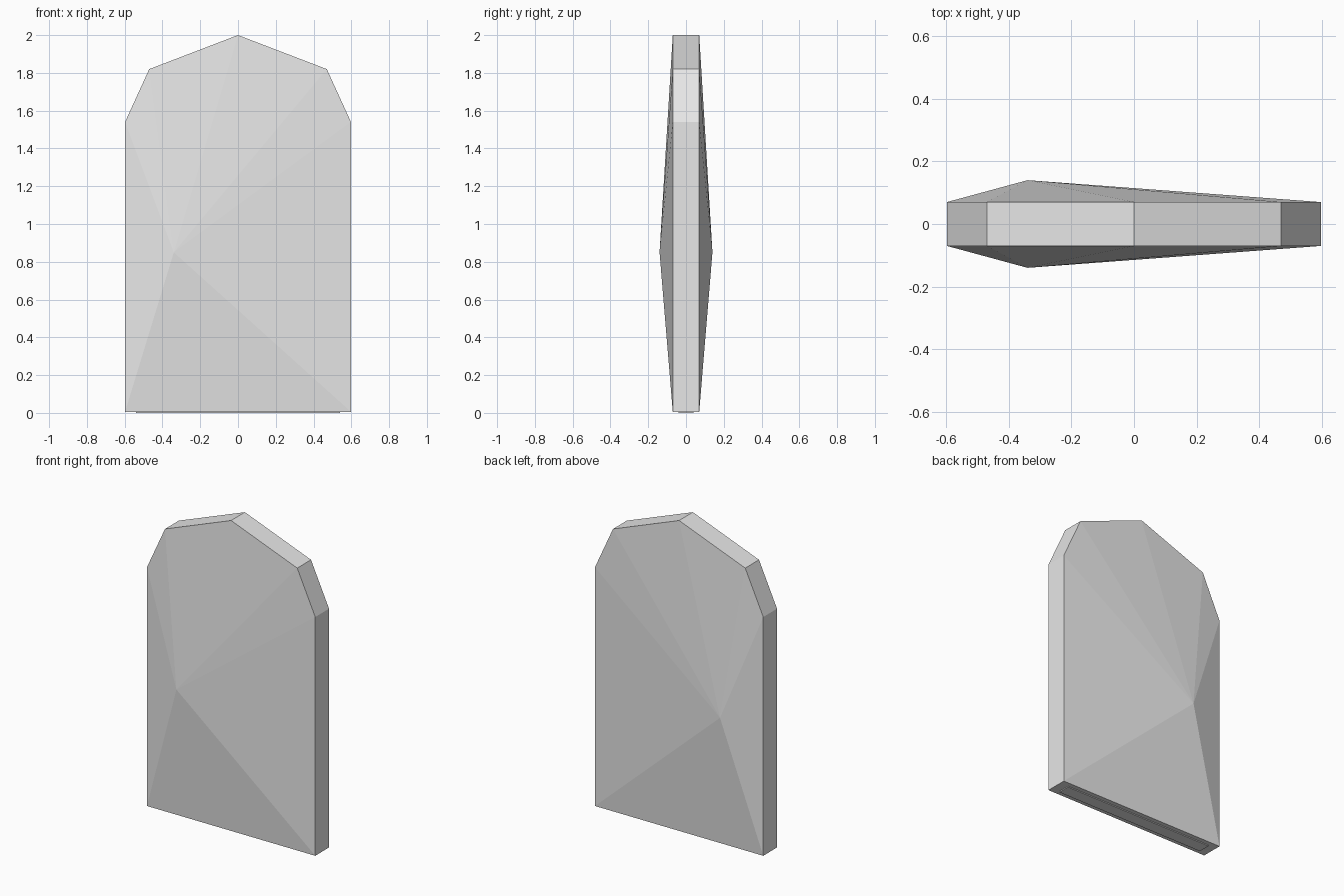
import bpy
import bmesh

cube = bpy.data.objects.get("Cube")
if cube:
    bpy.data.objects.remove(cube, do_unlink=True)

# Single stone colour
stone = bpy.data.materials.new("light_grey_stone")
stone.use_nodes = True
grey = (0.8, 0.8, 0.8, 1.0)
stone.diffuse_color = grey
stone.node_tree.nodes["Principled BSDF"].inputs["Base Color"].default_value = grey

FOOT = 0.006      # height of the small foot under the slab
HALF = 0.07       # half thickness at the rim
PEAK = (-0.34, 0.14, 0.85)


def finish(bm, name):
    bmesh.ops.recalc_face_normals(bm, faces=bm.faces)
    mesh = bpy.data.meshes.new(name)
    bm.to_mesh(mesh)
    bm.free()
    mesh.materials.append(stone)
    obj = bpy.data.objects.new(name, mesh)
    bpy.context.collection.objects.link(obj)
    return obj


# Arched slab: rim band joined to an off-centre peak on each broad face
right_half = [(0.598, FOOT), (0.598, 1.54), (0.47, 1.82)]
outline = right_half + [(0, 2)] + [(-x, z) for x, z in reversed(right_half)]
bm = bmesh.new()
rings = []
for side in (-1, 1):
    ring = [bm.verts.new((x, side * HALF, z)) for x, z in outline]
    peak = bm.verts.new((PEAK[0], side * PEAK[1], PEAK[2]))
    for a, b in zip(ring, ring[1:] + ring[:1]):
        bm.faces.new((a, b, peak))
    rings.append(ring)
front, back = rings
for i in range(len(outline)):
    j = (i + 1) % len(outline)
    bm.faces.new((front[i], front[j], back[j], back[i]))
finish(bm, "slab")

# Thin foot plate under the slab
bm = bmesh.new()
bmesh.ops.create_cube(bm, size=1)
bmesh.ops.scale(bm, vec=(1.08, 0.08, FOOT), verts=bm.verts)
bmesh.ops.translate(bm, vec=(0, 0, FOOT / 2), verts=bm.verts)
finish(bm, "foot_plate")
